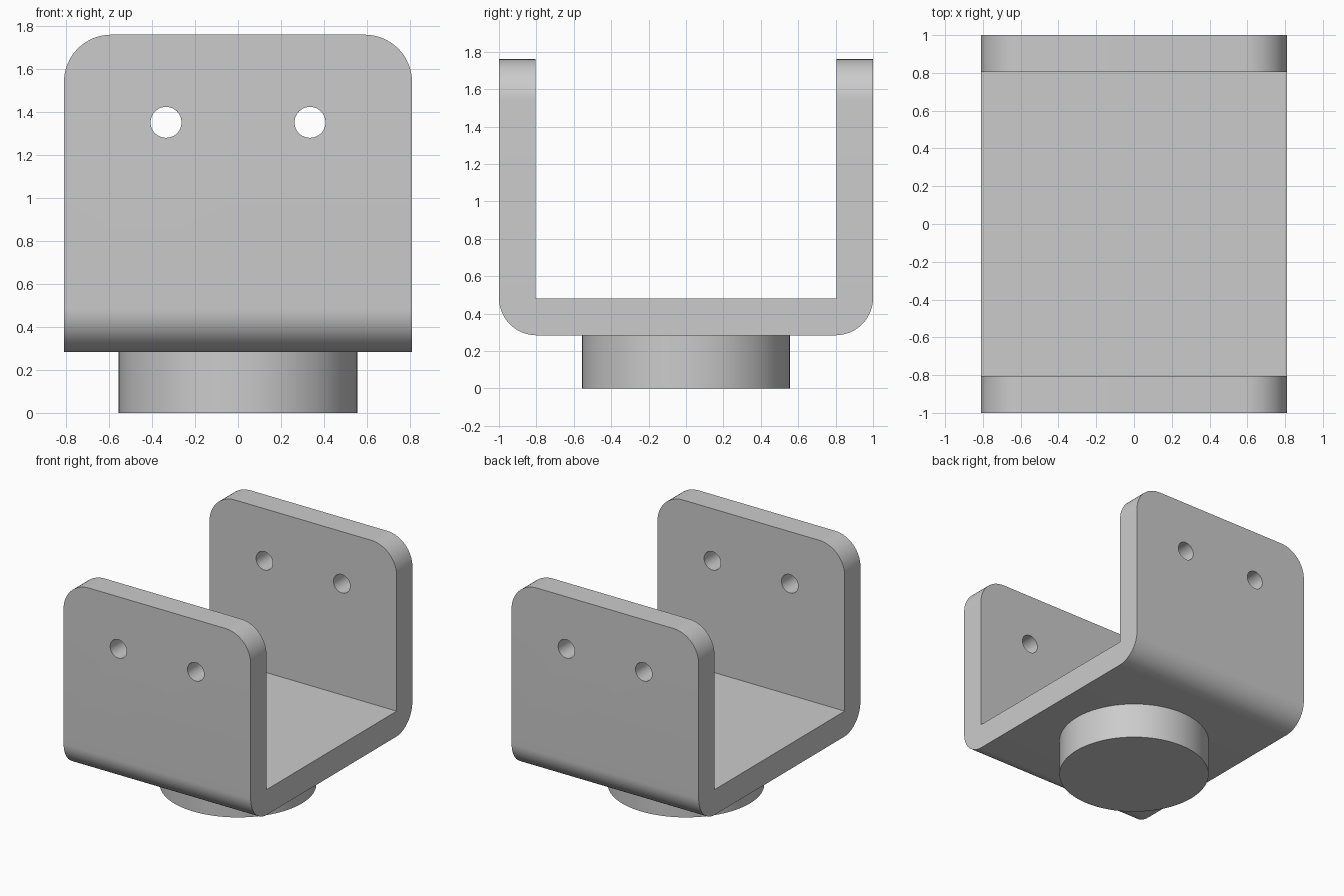
import bpy, bmesh
from mathutils import Matrix

cube = bpy.data.objects.get("Cube")
if cube:
    bpy.data.objects.remove(cube)

HALF_X, HALF_Y, TOP = 0.81, 1.0, 1.76
INNER_Y, FLOOR, UNDERSIDE = 0.805, 0.482, 0.284

grey = bpy.data.materials.new("plain grey")
grey.use_nodes = True
colour = (0.6, 0.6, 0.6, 1)
grey.diffuse_color = colour
grey.node_tree.nodes["Principled BSDF"].inputs["Base Color"].default_value = colour


def make_object(name, bm):
    bmesh.ops.recalc_face_normals(bm, faces=bm.faces)
    mesh = bpy.data.meshes.new(name)
    bm.to_mesh(mesh)
    bm.free()
    mesh.materials.append(grey)
    obj = bpy.data.objects.new(name, mesh)
    bpy.context.collection.objects.link(obj)
    return obj


def activate(obj):
    bpy.ops.object.select_all(action="DESELECT")
    obj.select_set(True)
    bpy.context.view_layer.objects.active = obj


def smooth(obj):
    activate(obj)
    bpy.ops.object.shade_smooth_by_angle(angle=0.6)


def round_edges(bm, radius, rule):
    edges = [e for e in bm.edges if all(rule(v.co) for v in e.verts)
             and (e.verts[0].co - e.verts[1].co).length > 0.01]
    bmesh.ops.bevel(bm, geom=edges, offset=radius, segments=16,
                    profile=0.5, affect="EDGES")


# U-shaped bracket: side profile extruded across the width
bm = bmesh.new()
half = [(HALF_Y, UNDERSIDE), (HALF_Y, TOP), (INNER_Y, TOP), (INNER_Y, FLOOR)]
profile = half + [(-y, z) for y, z in reversed(half)]
face = bm.faces.new([bm.verts.new((-HALF_X, y, z)) for y, z in profile])
ext = bmesh.ops.extrude_face_region(bm, geom=[face])
bmesh.ops.translate(bm, vec=(2 * HALF_X, 0, 0),
                    verts=[v for v in ext["geom"] if isinstance(v, bmesh.types.BMVert)])

# Rounded lower bends and upper wall corners
for s in (-1, 1):
    round_edges(bm, 0.2, lambda c: c.z < UNDERSIDE + 0.001 and c.y * s > HALF_Y - 0.001)
    for side in (-1, 1):
        round_edges(bm, 0.22, lambda c: c.z > TOP - 0.001 and c.y * s > 0.5
                    and c.x * side > HALF_X - 0.001)
bracket = make_object("bracket", bm)

# Bolt holes through both walls
bm = bmesh.new()
for x in (-0.335, 0.335):
    bmesh.ops.create_cone(bm, cap_ends=True, segments=48, radius1=0.072, radius2=0.072,
                          depth=3, matrix=Matrix.Translation((x, 0, 1.352))
                          @ Matrix.Rotation(1.5707963, 4, "X"))
cutter = make_object("hole_cutter", bm)
cut = bracket.modifiers.new("bolt holes", "BOOLEAN")
cut.operation = "DIFFERENCE"
cut.solver = "EXACT"
cut.object = cutter
activate(bracket)
bpy.ops.object.modifier_apply(modifier=cut.name)
bpy.data.objects.remove(cutter)
smooth(bracket)

# Round boss under the floor
bm = bmesh.new()
bmesh.ops.create_cone(bm, cap_ends=True, segments=96, radius1=0.555, radius2=0.555,
                      depth=UNDERSIDE, matrix=Matrix.Translation((0, 0, UNDERSIDE / 2)))
smooth(make_object("base_boss", bm))
